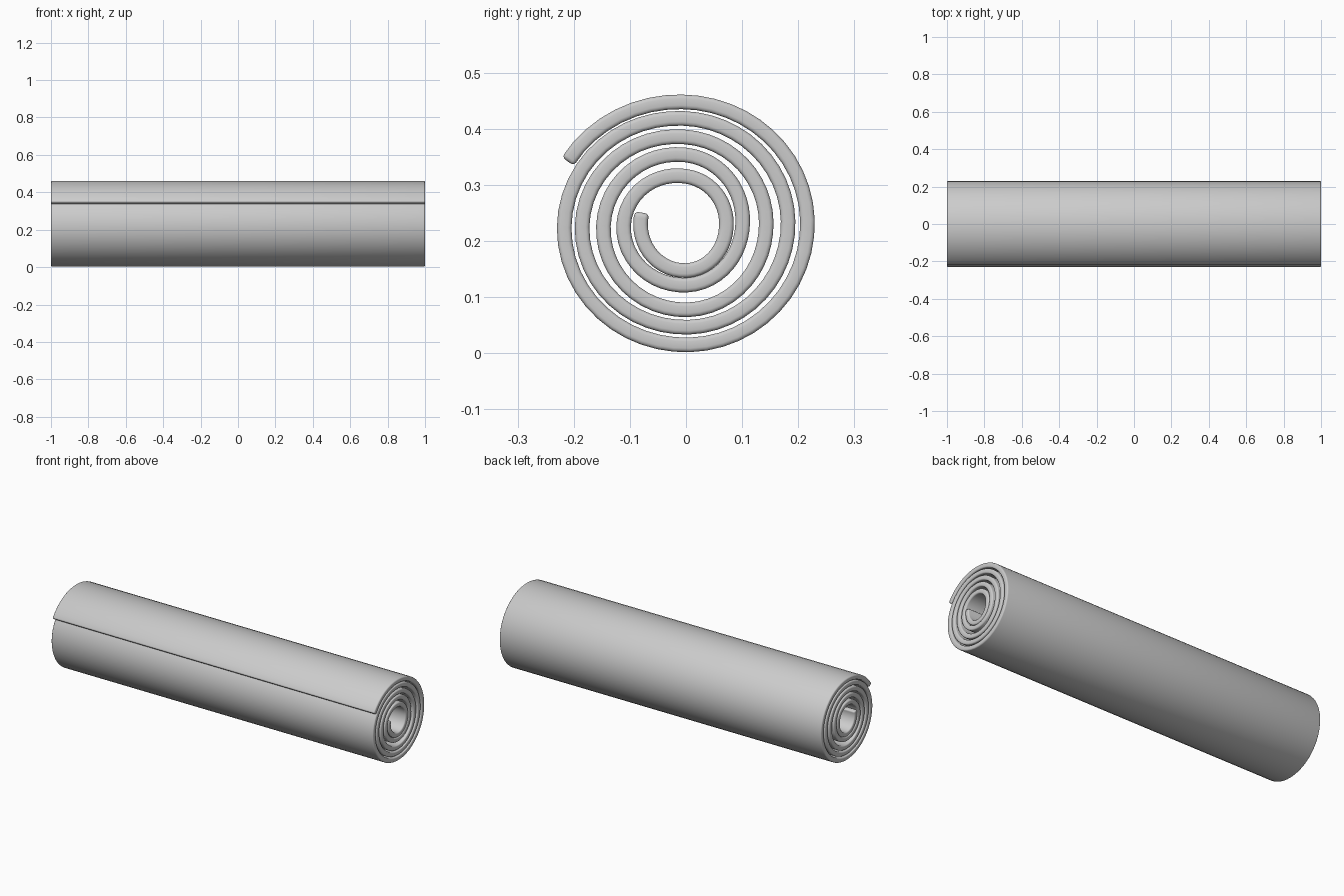
import bpy, bmesh, math

if "Cube" in bpy.data.objects:
    bpy.data.objects.remove(bpy.data.objects["Cube"])

LENGTH, THICK, CENTRE_Z = 2.0, 0.026, 0.2305
STEPS = 12  # spiral segments per quarter turn

# Centreline radius at each quarter turn: left, bottom, right, top, ...
RADII = [.081, .083, .072, .085,
         .111, .109, .101, .123,
         .147, .153, .143, .155,
         .185, .184, .182, .188,
         .217, .2155, .2165, .2175, .246]
START, END = -0.16, 19.69


def radius(t):
    # Catmull-Rom interpolation between the quarter-turn radii
    n = len(RADII) - 1
    i = max(0, min(n - 1, int(math.floor(t))))
    f = t - i
    a, b, c, d = (RADII[max(0, min(n, i + k))] for k in (-1, 0, 1, 2))
    return b + 0.5 * f * (c - a + f * (2*a - 5*b + 4*c - d + f * (3*(b - c) + d - a)))


# Rolled sheet: spiral centreline drawn out along x
bm = bmesh.new()
count = round((END - START) * STEPS)
previous = None
for k in range(count + 1):
    t = START + (END - START) * k / count
    angle = math.pi + t * math.pi / 2
    r = radius(t)
    y, z = r * math.cos(angle), CENTRE_Z + r * math.sin(angle)
    pair = [bm.verts.new((x, y, z)) for x in (-LENGTH / 2, LENGTH / 2)]
    if previous:
        bm.faces.new((previous[0], previous[1], pair[1], pair[0]))
    previous = pair
mesh = bpy.data.meshes.new("rolled_mat")
bm.to_mesh(mesh)
bm.free()
mat = bpy.data.objects.new("rolled_mat", mesh)
bpy.context.collection.objects.link(mat)
bpy.context.view_layer.objects.active = mat
mat.select_set(True)

# Thickness and softly rounded rims
solid = mat.modifiers.new("thickness", 'SOLIDIFY')
solid.thickness = THICK
solid.offset = 0
bevel = mat.modifiers.new("rounded_rims", 'BEVEL')
bevel.width = 0.007
bevel.segments = 3
bevel.limit_method = 'ANGLE'
bevel.angle_limit = math.radians(50)
for name in ("thickness", "rounded_rims"):
    bpy.ops.object.modifier_apply(modifier=name)
bpy.ops.object.shade_smooth_by_angle(angle=math.radians(40))
